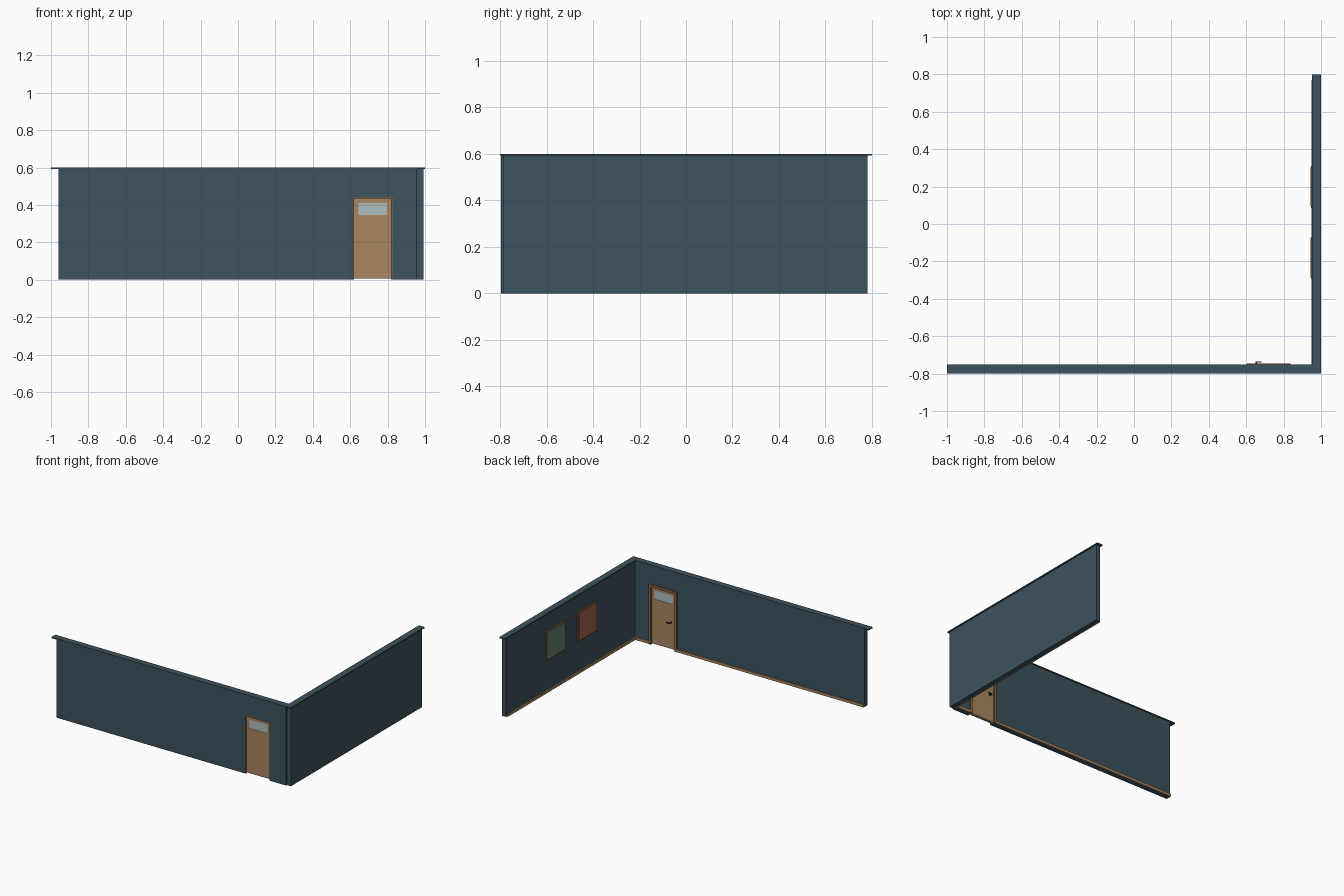
import bpy, bmesh
from mathutils import Vector

if "Cube" in bpy.data.objects:
    bpy.data.objects.remove(bpy.data.objects["Cube"])


def mat(name, r, g, b):
    m = bpy.data.materials.new(name)
    m.diffuse_color = (r, g, b, 1)
    m.use_nodes = True
    m.node_tree.nodes["Principled BSDF"].inputs["Base Color"].default_value = m.diffuse_color
    return m


WALL = mat("slate", 0.045, 0.085, 0.11)
WOOD = mat("wood", 0.40, 0.24, 0.12)
TRIM = mat("trim", 0.26, 0.13, 0.06)
GLASS = mat("glass", 0.42, 0.52, 0.52)
DARK = mat("dark_metal", 0.05, 0.04, 0.035)
GREEN = mat("green_print", 0.13, 0.23, 0.15)
RED = mat("red_print", 0.36, 0.13, 0.09)


def boxes(name, material, *spans, bevel=0):
    """One object from boxes given as (x0, x1, y0, y1, z0, z1)."""
    bm = bmesh.new()
    for x0, x1, y0, y1, z0, z1 in spans:
        vs = bmesh.ops.create_cube(bm, size=1)["verts"]
        for v in vs:
            v.co = Vector(((x0 + x1) / 2 + v.co.x * (x1 - x0),
                           (y0 + y1) / 2 + v.co.y * (y1 - y0),
                           (z0 + z1) / 2 + v.co.z * (z1 - z0)))
    me = bpy.data.meshes.new(name)
    bm.to_mesh(me)
    bm.free()
    me.materials.append(material)
    ob = bpy.data.objects.new(name, me)
    bpy.context.collection.objects.link(ob)
    if bevel:
        mod = ob.modifiers.new("bevel", "BEVEL")
        mod.width, mod.segments = bevel, 1
    return ob


# door opening and wall planes
DX0, DX1, DZ = 0.615, 0.825, 0.44
FY0, FY1 = -0.795, -0.758
RX0, RX1 = 0.958, 0.992
TOP = 0.592

# walls, front one split around the doorway
boxes("front_wall", WALL,
      (-0.96, DX0, FY0, FY1, 0, TOP),
      (DX1, RX0, FY0, FY1, 0, TOP),
      (DX0, DX1, FY0, FY1, DZ, TOP))
boxes("right_wall", WALL, (RX0, RX1, -0.785, 0.78, 0, TOP))

# overhanging caps
boxes("front_cap", WALL, (-1, 1, -0.80, -0.752, TOP, 0.6))
boxes("right_cap", WALL, (0.952, 1, -0.752, 0.80, TOP, 0.6))

# baseboards along the inner faces
boxes("front_baseboard", WOOD,
      (-0.96, DX0 - 0.012, FY1, -0.75, 0, 0.02),
      (DX1 + 0.012, RX0, FY1, -0.75, 0, 0.02))
boxes("right_baseboard", WOOD, (0.949, RX0, -0.75, 0.77, 0, 0.02))

# door jambs, inner casing, leaf and glazed panel
J = 0.006
boxes("door_jamb", TRIM,
      (DX0, DX0 + J, FY0, FY1, 0, DZ),
      (DX1 - J, DX1, FY0, FY1, 0, DZ),
      (DX0 + J, DX1 - J, FY0, FY1, DZ - J, DZ))
boxes("door_casing", TRIM,
      (DX0 - 0.012, DX0 + J, FY1, -0.747, 0, DZ + 0.012),
      (DX1 - J, DX1 + 0.012, FY1, -0.747, 0, DZ + 0.012),
      (DX0 + J, DX1 - J, FY1, -0.747, DZ - J, DZ + 0.012))
LX0, LX1, LY0, LY1 = DX0 + J, DX1 - J, -0.784, -0.762
GX0, GX1, GZ0, GZ1 = 0.643, 0.797, 0.345, 0.41
boxes("door_leaf", WOOD,
      (LX0, LX1, LY0, LY1, 0.006, GZ0),
      (LX0, LX1, LY0, LY1, GZ1, DZ - J),
      (LX0, GX0, LY0, LY1, GZ0, GZ1),
      (GX1, LX1, LY0, LY1, GZ0, GZ1))
boxes("door_glass", GLASS, (GX0, GX1, LY0 + 0.002, LY1 - 0.002, GZ0, GZ1))

# lever handle on the inside
boxes("door_handle", DARK,
      (0.650, 0.658, LY1, -0.735, 0.204, 0.212),
      (0.650, 0.682, -0.741, -0.735, 0.204, 0.212))

# framed pictures on the right wall
PZ0, PZ1, W = 0.245, 0.47, 0.01
for label, y0, y1, art in (("red", -0.295, -0.065, RED), ("green", 0.083, 0.313, GREEN)):
    boxes(label + "_picture_frame", TRIM, (0.946, RX0, y0, y1, PZ0, PZ1), bevel=0.005)
    boxes(label + "_picture", art, (0.944, 0.95, y0 + W, y1 - W, PZ0 + W, PZ1 - W))
